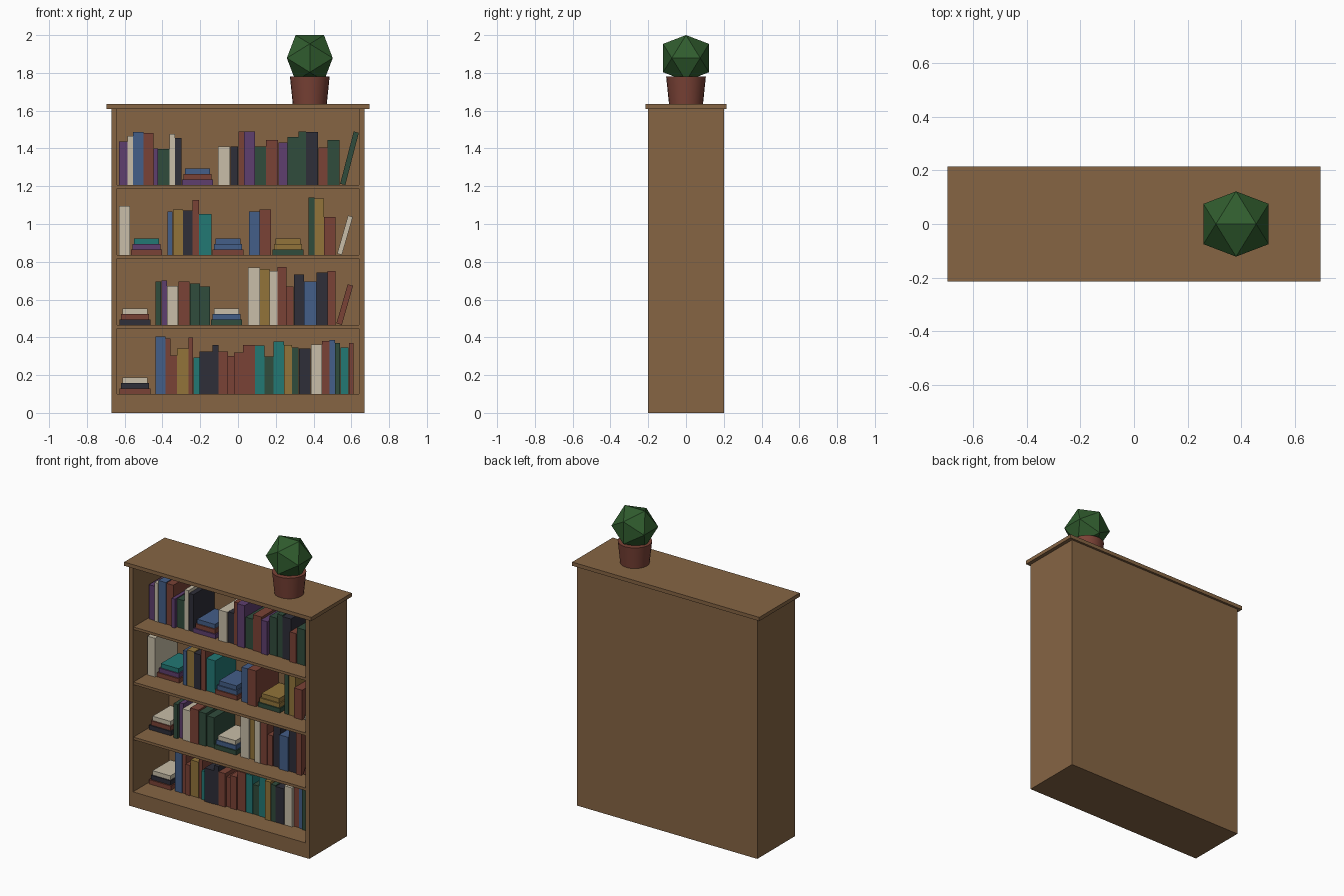
import bpy, bmesh, math, random
from mathutils import Matrix, Vector

if "Cube" in bpy.data.objects:
    bpy.data.objects.remove(bpy.data.objects["Cube"])

random.seed(4)


def lin(c):
    return tuple(((v / 255 + 0.055) / 1.055) ** 2.4 for v in c)


def material(name, rgb):
    m = bpy.data.materials.new(name)
    m.diffuse_color = (*lin(rgb), 1)
    m.use_nodes = True
    m.node_tree.nodes["Principled BSDF"].inputs["Base Color"].default_value = m.diffuse_color
    return m


# One letter per colour, used in the shelf lists below
MATS = {
    'w': material('wood', (134, 101, 68)),
    'r': material('brick_red', (122, 66, 54)),
    'p': material('purple', (94, 62, 110)),
    'c': material('cream', (200, 190, 168)),
    'b': material('blue', (68, 94, 136)),
    'g': material('dark_green', (48, 76, 60)),
    'k': material('charcoal', (46, 46, 56)),
    't': material('teal', (34, 120, 116)),
    'o': material('ochre', (146, 116, 58)),
    'l': material('leaf_green', (48, 92, 46)),
}


def finish(bm, name, key):
    bmesh.ops.recalc_face_normals(bm, faces=bm.faces)
    me = bpy.data.meshes.new(name)
    bm.to_mesh(me)
    bm.free()
    me.materials.append(MATS[key])
    ob = bpy.data.objects.new(name, me)
    bpy.context.scene.collection.objects.link(ob)
    return ob


def box(name, key, x0, x1, y0, y1, z0, z1, lean=0):
    """Box from its limits; lean tips it clockwise about its bottom right edge."""
    bm = bmesh.new()
    bmesh.ops.create_cube(bm, size=1)
    for v in bm.verts:
        v.co = Vector(((x0 + x1) / 2 + v.co.x * (x1 - x0),
                       (y0 + y1) / 2 + v.co.y * (y1 - y0),
                       (z0 + z1) / 2 + v.co.z * (z1 - z0)))
    if lean:
        bmesh.ops.rotate(bm, verts=bm.verts, cent=(x1, 0, z0),
                         matrix=Matrix.Rotation(math.radians(lean), 3, 'Y'))
    return finish(bm, name, key)


# Case
for side, s in (('left', -1), ('right', 1)):
    a, b = sorted((s * 0.67, s * 0.64))
    box(side + '_side', 'w', a, b, -0.2, 0.2, 0, 1.61)
box('back_panel', 'w', -0.64, 0.64, 0.18, 0.2, 0, 1.61)
box('plinth', 'w', -0.64, 0.64, -0.2, 0.18, 0, 0.1)
box('top_board', 'w', -0.695, 0.695, -0.215, 0.215, 1.61, 1.635)
SHELVES = (0.1, 0.466, 0.836, 1.206)
for i, z in enumerate(SHELVES[1:]):
    box(f'shelf_{i + 1}', 'w', -0.64, 0.64, -0.195, 0.18, z - 0.018, z)

# Upright books per shelf: runs of (start x, "colours", edges, heights) in mm
ROWS = [
    [(-436, 'brrorkk', (10, 5, 6.5, 11.5, 5, 0, 0), ())],
]
ROWS = [
    # bottom shelf
    [(-436, 'brrortkkrrrrtgtogkcrbgtr',
      (53, 26, 34, 61, 26, 32, 69, 32, 50, 32, 48, 63, 50, 48, 56, 42, 36, 64, 59, 40, 29, 28, 45, 26),
      (304, 294, 204, 240, 300, 193, 225, 260, 225, 200, 220, 260, 257, 198, 278, 260, 246, 240, 262,
       280, 286, 270, 246, 270))],
    [(-436, 'gpcrgg', (30, 31, 59, 61, 54, 55), (230, 235, 207, 230, 220, 203)),
     (53, 'cocrrkbkr', (64, 50, 43, 48, 38, 54, 66, 58, 42),
      (305, 297, 286, 307, 204, 267, 230, 278, 286))],
    [(-630, 'c', (58,), (260,)),
     (-372, 'bokrt', (27, 55, 50, 34, 67), (230, 240, 235, 290, 217)),
     (58, 'br', (56, 63), (230, 240)),
     (373, 'gor', (32, 50, 61), (305, 300, 200))],
    # top shelf
    [(-630, 'pcbrpgck', (45, 29, 56, 53, 24, 61, 29, 34), (230, 260, 280, 275, 195, 190, 270, 250)),
     (-106, 'ckrpgrpggkrg', (65, 43, 31, 57, 58, 66, 48, 58, 40, 65, 50, 64),
      (205, 205, 285, 285, 205, 240, 225, 255, 285, 280, 200, 240))],
]
for r, (z, runs) in enumerate(zip(SHELVES, ROWS)):
    n = 0
    for x, keys, widths, heights in runs:
        x /= 1000
        for k, w, h in zip(keys, widths, heights):
            n += 1
            front = -0.05 - random.uniform(-0.012, 0.015)
            box(f'book_{r + 1}_{n}', k, x, x + w / 1000 - 0.001, front, 0.178, z, z + h / 1000)
            x += w / 1000

# Flat stacks: shelf, centre x, colours from the bottom up
for n, (r, cx, keys) in enumerate([(0, -0.545, 'rkc'), (1, -0.545, 'krc'), (1, -0.06, 'gbc'),
                                   (2, -0.484, 'rpt'), (2, -0.053, 'rbb'), (2, 0.264, 'goo'),
                                   (3, -0.214, 'prb')]):
    z, t = SHELVES[r], 0.029
    for i, k in enumerate(keys):
        hw = 0.082 - 0.008 * i
        box(f'stack_{n + 1}_book_{i + 1}', k, cx - hw, cx + hw, -0.05 + 0.008 * i, 0.17 - 0.008 * i,
            z + i * t, z + (i + 1) * t)

# Leaning end books: shelf, right base x, width, length, angle, colour
for r, x, w, h, a, k in [(1, 0.55, 0.03, 0.215, 16, 'r'), (2, 0.55, 0.026, 0.21, 16, 'c'),
                         (3, 0.568, 0.028, 0.286, 14.5, 'g')]:
    box(f'leaning_book_{r + 1}', k, x - w, x, -0.05, 0.178, SHELVES[r], SHELVES[r] + h, a)

# Plant pot
bm = bmesh.new()
bmesh.ops.create_cone(bm, cap_ends=True, segments=24, radius1=0.09, radius2=0.105, depth=0.145,
                      matrix=Matrix.Translation((0.38, 0, 1.7075)))
pot = finish(bm, 'plant_pot', 'r')
bpy.context.view_layer.objects.active = pot
pot.select_set(True)
bpy.ops.object.shade_smooth_by_angle()

# Plant: icosahedron resting edge-up
bm = bmesh.new()
b = 0.1215
a = b / 1.618
for s in (-1, 1):
    for t in (-1, 1):
        for p in ((s * a, 0, t * b), (0, t * b, s * a), (t * b, s * a, 0)):
            bm.verts.new(Vector(p) + Vector((0.38, 0, 2 - b)))
bmesh.ops.convex_hull(bm, input=bm.verts)
finish(bm, 'plant_foliage', 'l')
